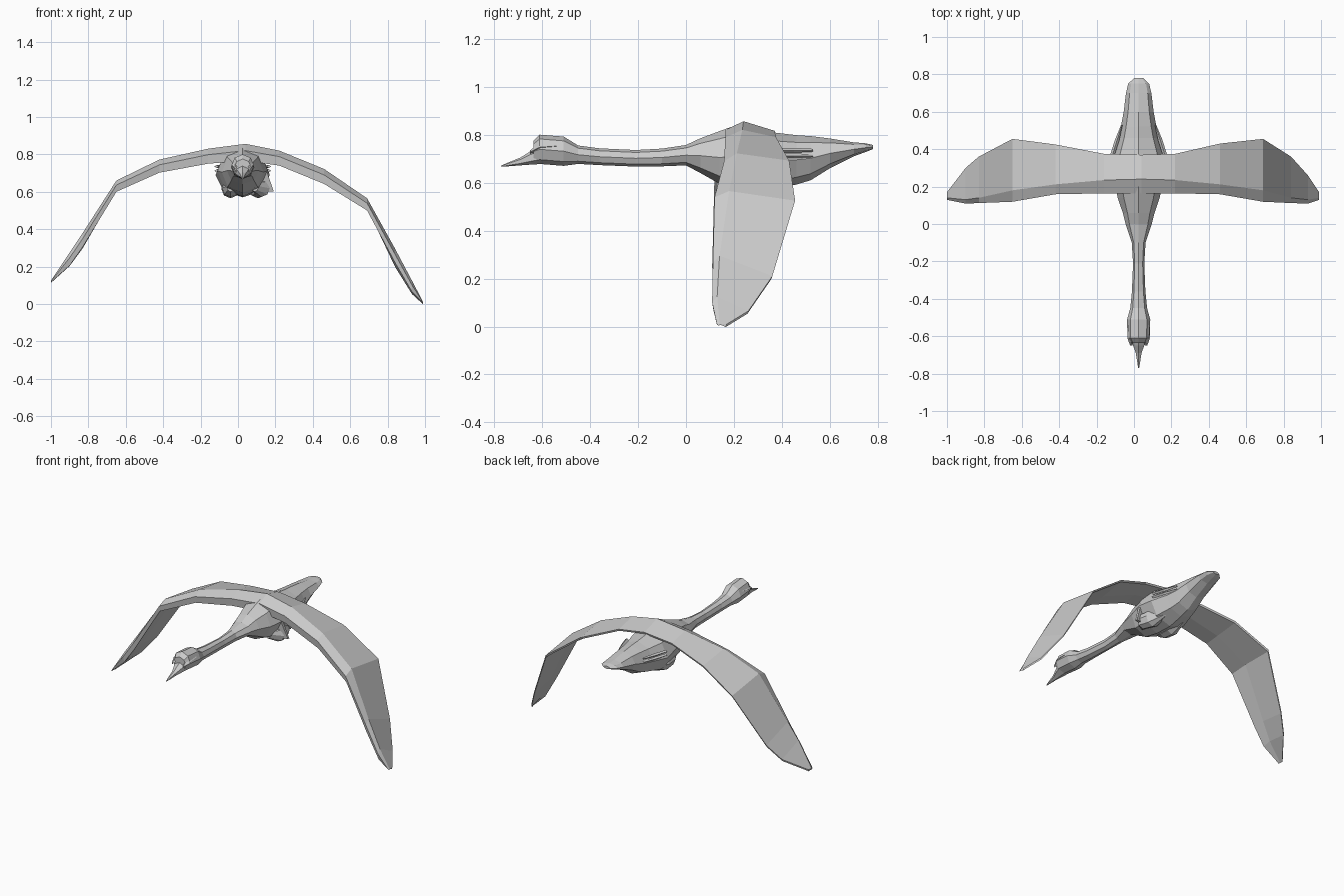
import bpy, math


def loft(name, rings):
    """Skin a list of equal-length point rings and cap both ends."""
    n = len(rings[0])
    verts = [p for r in rings for p in r]
    faces = [tuple(range(n))[::-1], tuple(range(len(verts) - n, len(verts)))]
    for i in range(len(rings) - 1):
        for j in range(n):
            k = (j + 1) % n
            faces.append((i * n + j, i * n + k, (i + 1) * n + k, (i + 1) * n + j))
    return mesh(name, verts, faces)


def mesh(name, verts, faces):
    me = bpy.data.meshes.new(name)
    me.from_pydata(verts, [], faces)
    ob = bpy.data.objects.new(name, me)
    bpy.context.collection.objects.link(ob)
    bpy.context.view_layer.objects.active = ob
    bpy.ops.object.select_all(action='DESELECT')
    ob.select_set(True)
    bpy.ops.object.mode_set(mode='EDIT')
    bpy.ops.mesh.select_all(action='SELECT')
    bpy.ops.mesh.normals_make_consistent(inside=False)
    bpy.ops.object.mode_set(mode='OBJECT')
    return ob


def oval(y, w, top, bot, cx=0.025, n=8):
    """Faceted cross-section standing across y."""
    c, h = (top + bot) / 2, (top - bot) / 2
    return [(cx + w * math.sin(2 * math.pi * i / n), y,
             c + h * math.cos(2 * math.pi * i / n)) for i in range(n)]


# head, neck, body and tail: y, half width, top, bottom
stations = [(-.635, .045, .775, .685), (-.61, .06, .80, .678), (-.51, .062, .792, .67),
            (-.45, .045, .755, .678), (-.36, .036, .743, .673), (-.21, .03, .736, .667),
            (-.10, .037, .742, .668), (0, .07, .757, .672), (.06, .085, .785, .64),
            (.14, .112, .815, .595), (.24, .135, .85, .575), (.36, .145, .81, .57),
            (.46, .11, .798, .592), (.52, .095, .794, .61), (.60, .08, .784, .66),
            (.70, .068, .768, .71), (.75, .056, .764, .728), (.78, .025, .757, .74)]
loft("body", [oval(*s) for s in stations])

# beak
loft("beak", [oval(-.60, .05, .755, .678, n=6), oval(-.65, .034, .73, .675, n=6),
              oval(-.69, .018, .705, .672, n=6), oval(-.77, .003, .672, .666, n=6)])

# brows over the eyes
for s in (-1, 1):
    x = .025 + s * .04
    loft("brow", [oval(-.65, .006, .735, .722, x, 4), oval(-.61, .02, .765, .73, x, 4),
                  oval(-.54, .016, .765, .74, x, 4)])

# wings, one span from tip to tip:
# x, leading y, crest y, trailing y, crest z, trailing drop, thickness
span = [(-1.0, .125, .14, .17, .125, .0, .01), (-.90, .105, .13, .30, .275, .06, .07),
        (-.83, .108, .14, .36, .38, .07, .075), (-.65, .115, .18, .455, .66, .04, .06),
        (-.42, .155, .212, .425, .772, .03, .07), (-.16, .16, .235, .375, .83, .03, .08),
        (.04, .16, .24, .37, .856, .04, .09), (.22, .16, .235, .375, .82, .03, .08),
        (.46, .155, .212, .43, .722, .03, .08), (.69, .115, .18, .455, .565, .04, .065),
        (.84, .108, .14, .36, .295, .085, .075), (.93, .105, .13, .26, .125, .06, .06),
        (.99, .125, .14, .17, .01, .0, .005)]
rings = []
for x, ly, cy, ty, z, drop, t in span:
    rings.append([(x, ly + .004, z - t * .4), (x, cy, z), (x, ty, z - drop),
                  (x, ty - .004, z - drop - .012), (x, cy + .06 * (ty - cy) / .25, z - t * .85),
                  (x, ly + .01, z - t)])
loft("wings", rings)

# tucked feet under the belly
for s, dx in ((1, .035), (-1, 0)):
    x = .025 + s * .065
    loft("foot", [oval(.18, .02, .66, .60, x), oval(.23, .045, .665, .572, x + dx),
                  oval(.30, .05, .67, .565, x + dx * .5), oval(.40, .012, .64, .60, x)])

# web of the right foot, sticking out sideways
mesh("foot_web",
     [(.09, .20, .72), (.15, .22, .72), (.192, .24, .60), (.10, .22, .60),
      (.09, .23, .72), (.15, .24, .72), (.19, .255, .60), (.10, .24, .60)],
     [(0, 1, 2, 3), (7, 6, 5, 4), (0, 4, 5, 1), (1, 5, 6, 2), (2, 6, 7, 3), (3, 7, 4, 0)])

# slim flank feathers beside the tail
for s in (-1, 1):
    for z in (.735, .712):
        loft("flank_feather", [oval(.37, .012, z + .008, z - .008, .025 + s * .14, 4),
                               oval(.45, .012, z + .01, z - .01, .025 + s * .115, 4),
                               oval(.53, .004, z + .006, z - .006, .025 + s * .09, 4)])
